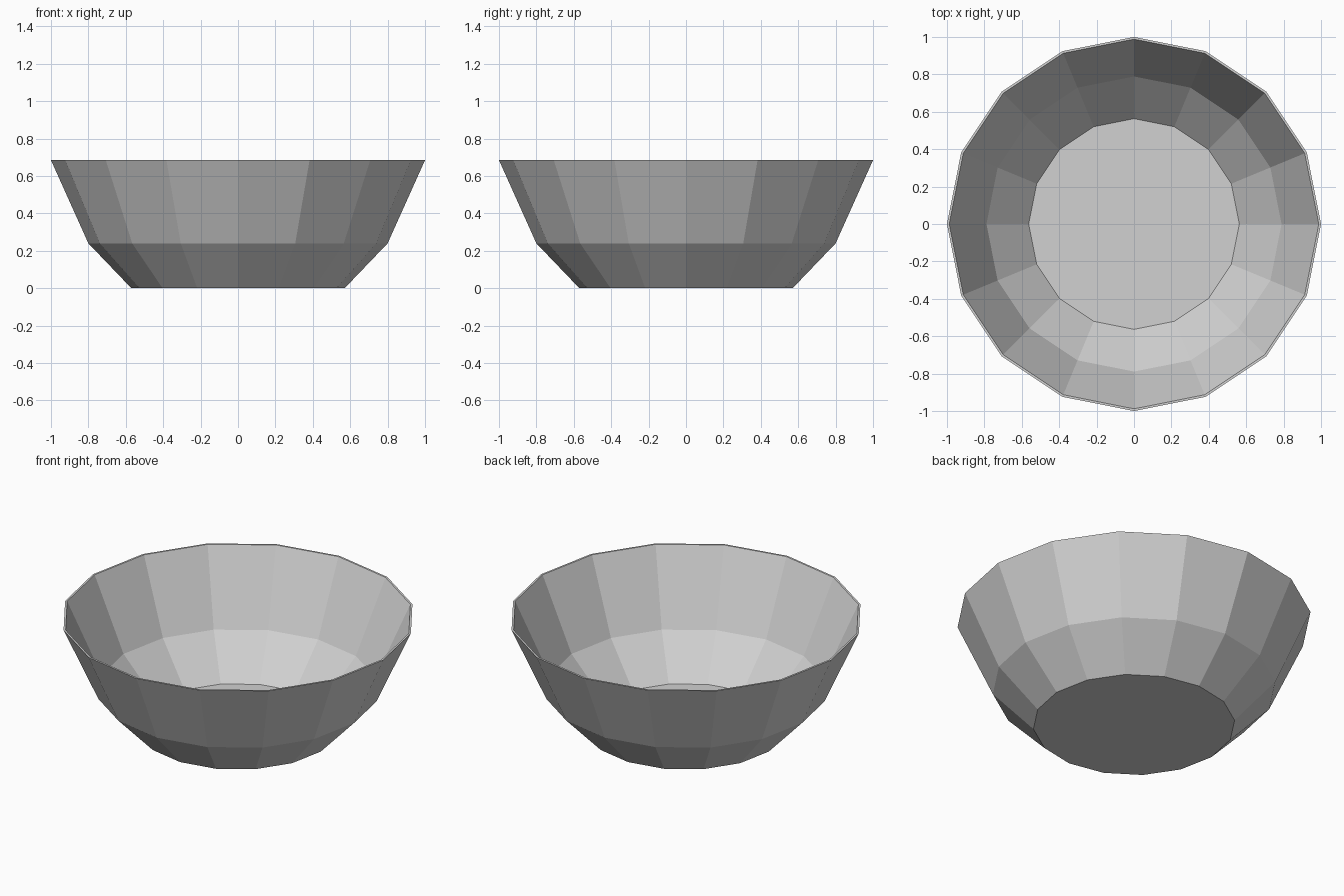
import bpy
import bmesh
from math import cos, sin, tau

cube = bpy.data.objects.get("Cube")
if cube:
    bpy.data.objects.remove(cube, do_unlink=True)

SIDES = 16
# (radius, height) from the base, up the outside, over the rim, down the inside
PROFILE = [(0.57, 0), (0.80, 0.24), (1.0, 0.685),
           (0.988, 0.685), (0.789, 0.245), (0.563, 0.01)]

grey = bpy.data.materials.new("light_grey")
grey.use_nodes = True
colour = (0.64, 0.64, 0.64, 1)
grey.diffuse_color = colour
grey.node_tree.nodes["Principled BSDF"].inputs["Base Color"].default_value = colour


def ring(bm, radius, height):
    return [bm.verts.new((radius * cos(tau * i / SIDES),
                          radius * sin(tau * i / SIDES), height))
            for i in range(SIDES)]


# Thin-walled faceted bowl
bm = bmesh.new()
rings = [ring(bm, r, z) for r, z in PROFILE]
for low, high in zip(rings, rings[1:]):
    for i in range(SIDES):
        j = (i + 1) % SIDES
        bm.faces.new((low[i], low[j], high[j], high[i]))

# Underside and inner floor
bm.faces.new(rings[0][::-1])
bm.faces.new(rings[-1])
bmesh.ops.recalc_face_normals(bm, faces=bm.faces)

mesh = bpy.data.meshes.new("bowl")
bm.to_mesh(mesh)
bm.free()
mesh.materials.append(grey)
bowl = bpy.data.objects.new("bowl", mesh)
bpy.context.collection.objects.link(bowl)
